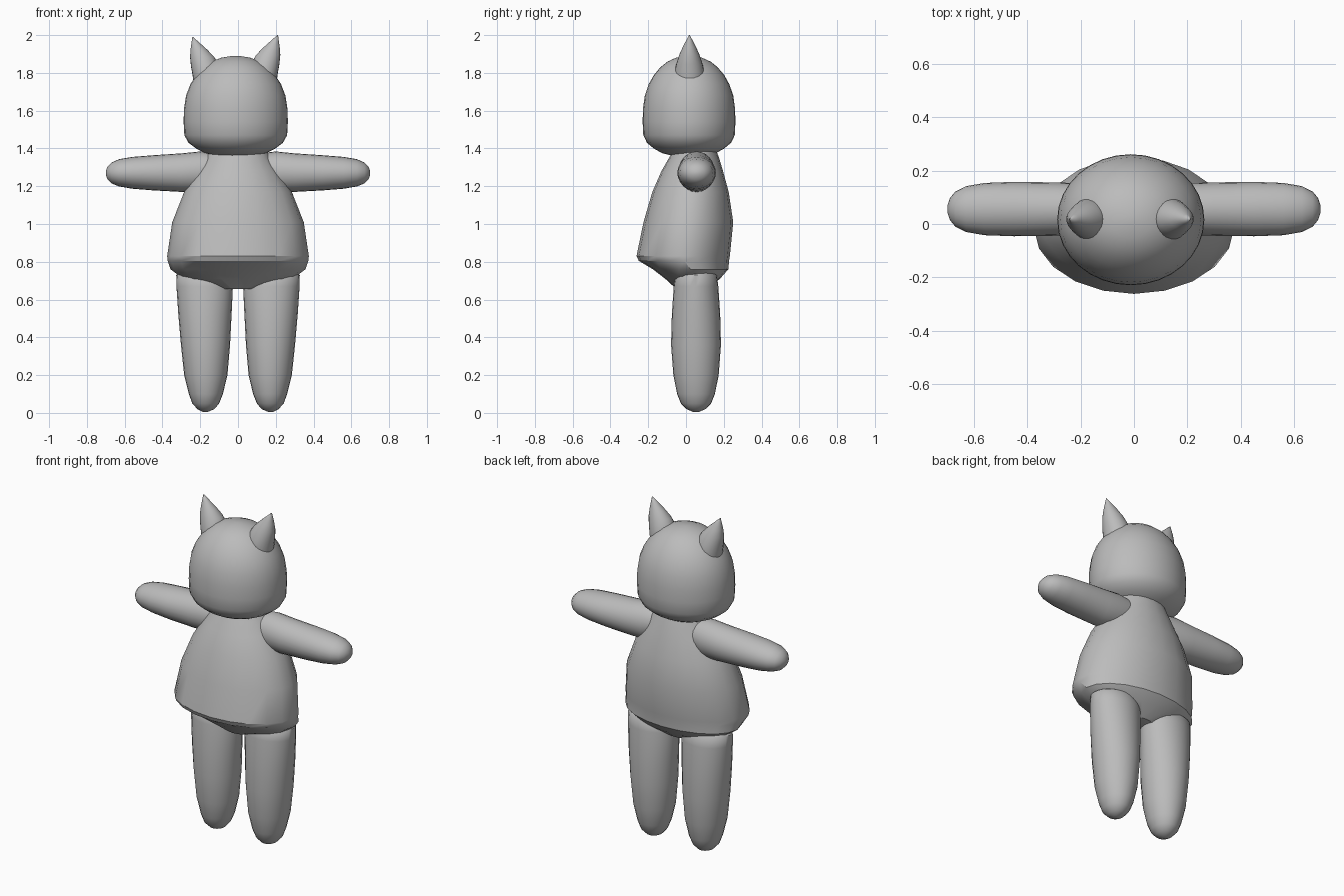
import bpy, bmesh, math

grey = bpy.data.materials.new("plain grey")
grey.diffuse_color = (0.5, 0.5, 0.5, 1)


def loft(name, rings, sides, axis="z", angle=40):
    """Skin ellipses (position, centre a, centre b, radius a, radius b) along an axis."""
    bm = bmesh.new()
    loops = []
    for p, ca, cb, ra, rb in rings:
        loop = []
        for i in range(sides):
            t = 2 * math.pi * i / sides
            a, b = ca + ra * math.cos(t), cb + rb * math.sin(t)
            loop.append(bm.verts.new((a, b, p) if axis == "z" else (p, a, b)))
        loops.append(loop)
    for lo, hi in zip(loops, loops[1:]):
        for i in range(sides):
            j = (i + 1) % sides
            bm.faces.new((lo[i], lo[j], hi[j], hi[i]))
    bm.faces.new(loops[0][::-1])
    bm.faces.new(loops[-1])
    bmesh.ops.remove_doubles(bm, verts=bm.verts, dist=0.0005)
    bmesh.ops.recalc_face_normals(bm, faces=bm.faces)
    me = bpy.data.meshes.new(name)
    bm.to_mesh(me)
    bm.free()
    me.materials.append(grey)
    ob = bpy.data.objects.new(name, me)
    bpy.context.collection.objects.link(ob)
    bpy.ops.object.select_all(action="DESELECT")
    ob.select_set(True)
    bpy.context.view_layer.objects.active = ob
    bpy.ops.object.shade_smooth_by_angle(angle=math.radians(angle))
    return ob


# Head: flat-bottomed dome
head = [(1.362, 0.10), (1.375, 0.16), (1.40, 0.21), (1.43, 0.25), (1.47, 0.272),
        (1.54, 0.276), (1.61, 0.274), (1.68, 0.263), (1.74, 0.24), (1.79, 0.208),
        (1.83, 0.17), (1.86, 0.128), (1.88, 0.078), (1.89, 0.02)]
loft("head", [(z, -0.012, 0.016, r, r * 0.89) for z, r in head], 32, angle=60)

# Body: height, half width, front y, back y
body = [(0.655, 0.10, -0.05, 0.11), (0.71, 0.29, -0.11, 0.18), (0.76, 0.357, -0.175, 0.224),
        (0.805, 0.372, -0.25, 0.228), (0.83, 0.375, -0.262, 0.232), (1.01, 0.348, -0.225, 0.25),
        (1.17, 0.285, -0.178, 0.226), (1.28, 0.218, -0.13, 0.196), (1.35, 0.173, -0.09, 0.175),
        (1.39, 0.155, -0.07, 0.16)]
loft("body", [(z, 0, (f + b) / 2, w, (b - f) / 2) for z, w, f, b in body], 20, angle=30)

# Legs: height, inner x, outer x, depth radius
leg = [(0.005, 0.16, 0.185, 0.015), (0.02, 0.125, 0.215, 0.05), (0.05, 0.10, 0.242, 0.08),
       (0.10, 0.08, 0.26, 0.10), (0.20, 0.056, 0.285, 0.12), (0.36, 0.042, 0.302, 0.132),
       (0.52, 0.034, 0.316, 0.128), (0.67, 0.027, 0.326, 0.118), (0.73, 0.03, 0.327, 0.11),
       (0.76, 0.07, 0.29, 0.075)]

# Arms: distance from the middle, centre z, depth radius, height radius
arm = [(0.12, 1.285, 0.085, 0.09), (0.20, 1.276, 0.097, 0.108), (0.30, 1.272, 0.10, 0.102),
       (0.45, 1.271, 0.102, 0.093), (0.56, 1.271, 0.098, 0.084), (0.63, 1.271, 0.086, 0.072),
       (0.67, 1.27, 0.066, 0.055), (0.69, 1.27, 0.042, 0.035), (0.70, 1.27, 0.012, 0.01)]

# Ears: height, centre x, width radius, depth radius
ear = [(1.70, 0.145, 0.07, 0.075), (1.79, 0.148, 0.077, 0.08), (1.84, 0.158, 0.076, 0.07),
       (1.89, 0.175, 0.064, 0.054), (1.93, 0.193, 0.043, 0.036), (1.965, 0.21, 0.021, 0.018),
       (1.995, 0.225, 0.002, 0.002)]

for side, s in (("left", 1), ("right", -1)):
    loft(side + "_leg", [(z, s * (a + b) / 2, 0.053, (b - a) / 2, d) for z, a, b, d in leg], 24, angle=50)
    loft(side + "_arm", [(s * x, 0.056, z, d, h) for x, z, d, h in arm], 24, "x", 50)
    loft(side + "_ear", [(z + 0.005 * s, s * x - 0.015, 0.018, w, d) for z, x, w, d in ear], 24, angle=60)
